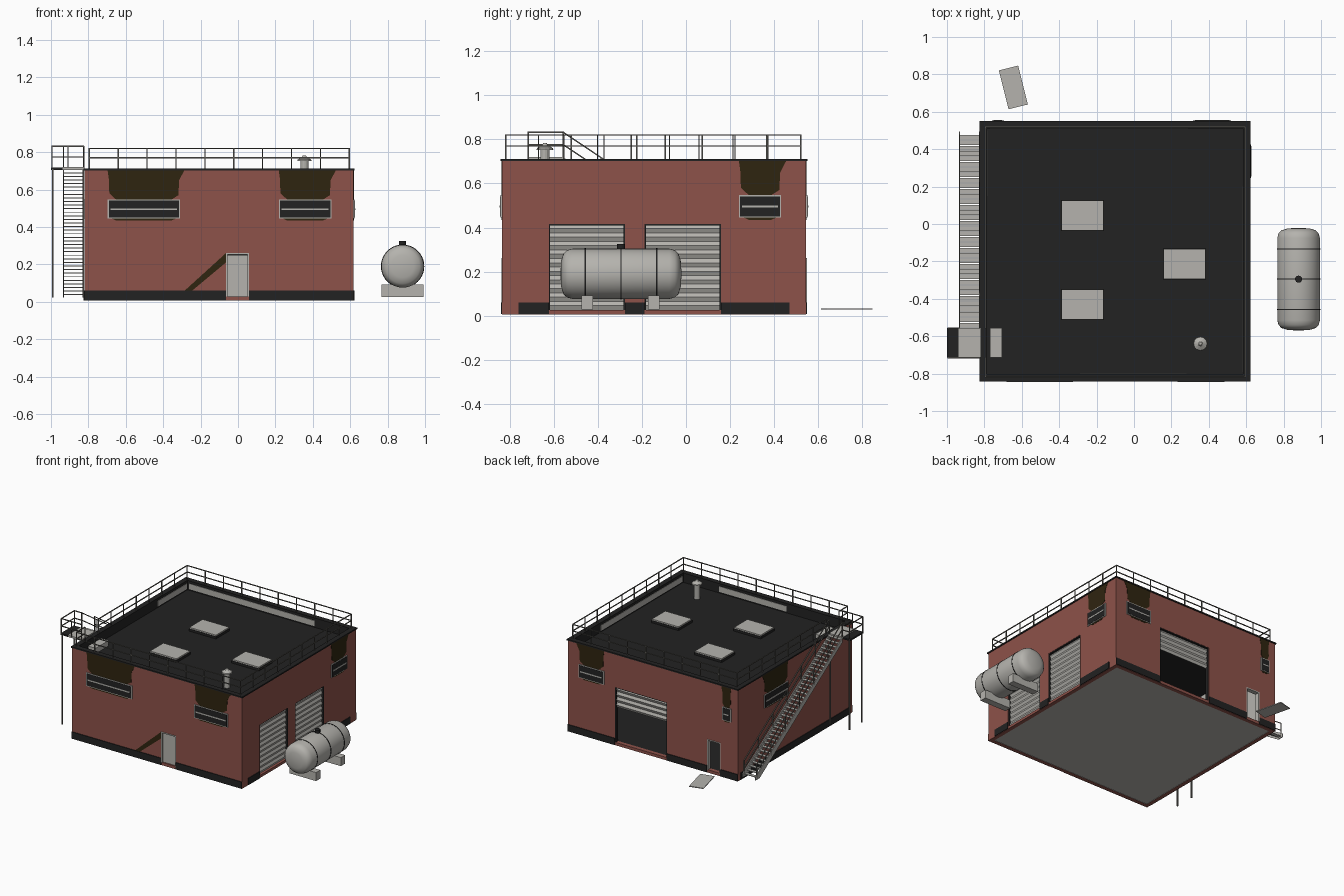
import bpy, bmesh, math
from mathutils import Vector, Matrix

if bpy.data.objects.get("Cube"):
    bpy.data.objects.remove(bpy.data.objects["Cube"])


def material(name, rgb):
    m = bpy.data.materials.new(name)
    m.use_nodes = True
    m.diffuse_color = (*rgb, 1)
    m.node_tree.nodes["Principled BSDF"].inputs["Base Color"].default_value = (*rgb, 1)
    return m


BRICK = material("brick red", (0.27, 0.085, 0.068))
BLACK = material("tar black", (0.016, 0.016, 0.016))
GREY = material("light grey", (0.46, 0.45, 0.42))
STAIN = material("brown stain", (0.028, 0.018, 0.005))
STEEL = material("dark steel", (0.13, 0.125, 0.11))

X0, X1, Y0, Y1 = -0.82, 0.618, -0.835, 0.545
BOTTOM, DECK, TOP, THICK = 0.006, 0.64, 0.702, 0.03


def finish(name, bm, *mats):
    bmesh.ops.recalc_face_normals(bm, faces=bm.faces)
    me = bpy.data.meshes.new(name)
    bm.to_mesh(me)
    bm.free()
    ob = bpy.data.objects.new(name, me)
    bpy.context.collection.objects.link(ob)
    for m in mats:
        me.materials.append(m)
    return ob


def add_box(bm, a, b):
    a, b = Vector(a), Vector(b)
    size = [abs(v) for v in b - a]
    bmesh.ops.create_cube(bm, size=1, matrix=Matrix.Translation((a + b) / 2) @ Matrix.Diagonal((*size, 1)))


def boxes(name, mat, pairs):
    bm = bmesh.new()
    for a, b in pairs:
        add_box(bm, a, b)
    return finish(name, bm, mat)


def beams(name, mat, segments, width=0.006):
    bm = bmesh.new()
    for a, b in segments:
        a, b = Vector(a), Vector(b)
        rot = (b - a).to_track_quat('Z', 'Y').to_matrix().to_4x4()
        scale = Matrix.Diagonal((width, width, (b - a).length, 1))
        bmesh.ops.create_cube(bm, size=1, matrix=Matrix.Translation((a + b) / 2) @ rot @ scale)
    return finish(name, bm, mat)


def on_wall(side, u, z, d):
    # u runs along the wall, d is the distance outward from its face
    return {"front": (u, Y0 - d, z), "back": (u, Y1 + d, z),
            "left": (X0 - d, u, z), "right": (X1 + d, u, z)}[side]


def wall_boxes(name, mat, side, items):
    return boxes(name, mat, [(on_wall(side, u0, z0, d0), on_wall(side, u1, z1, d1))
                             for u0, u1, z0, z1, d0, d1 in items])


def plate(name, mat, side, outline, d0, d1):
    bm = bmesh.new()
    face = bm.faces.new([bm.verts.new(on_wall(side, u, z, d0)) for u, z in outline])
    new = bmesh.ops.extrude_face_region(bm, geom=[face])["geom"]
    shift = Vector(on_wall(side, 0, 0, d1)) - Vector(on_wall(side, 0, 0, d0))
    bmesh.ops.translate(bm, vec=shift, verts=[v for v in new if isinstance(v, bmesh.types.BMVert)])
    return finish(name, bm, mat)


def lathe(name, mat, profile, place, sides=32, smooth=True):
    bm = bmesh.new()
    vs = [bm.verts.new((r, 0, h)) for r, h in profile]
    edges = [bm.edges.new(p) for p in zip(vs, vs[1:])]
    bmesh.ops.spin(bm, geom=vs + edges, cent=(0, 0, 0), axis=(0, 0, 1), angle=math.tau, steps=sides)
    bmesh.ops.remove_doubles(bm, verts=bm.verts, dist=0.0001)
    ob = finish(name, bm, mat)
    ob.matrix_world = place
    if smooth:
        bpy.ops.object.select_all(action='DESELECT')
        ob.select_set(True)
        bpy.context.view_layer.objects.active = ob
        bpy.ops.object.shade_smooth_by_angle(angle=math.radians(40))
    return ob


# Walls split around their openings, light on the inside
def wall(side, u0, u1, openings):
    items, u = [], u0
    for a, b, z0, z1 in openings:
        items += [(u, a, BOTTOM, TOP, -THICK, 0), (a, b, BOTTOM, z0, -THICK, 0), (a, b, z1, TOP, -THICK, 0)]
        u = b
    items.append((u, u1, BOTTOM, TOP, -THICK, 0))
    ob = wall_boxes(side + "_wall", BRICK, side, items)
    ob.data.materials.append(GREY)
    centre = Vector(((X0 + X1) / 2, (Y0 + Y1) / 2, 0))
    out = Vector(on_wall(side, 0, 0, 1)) - Vector(on_wall(side, 0, 0, 0))
    for f in ob.data.polygons:
        if f.normal.dot(out) < -0.9:
            f.material_index = 1
    # Plinth band, interrupted at the openings
    gap = 0.045 if side == "right" else 0
    cuts = [u0 + gap] + [v for a, b, _, _ in openings for v in (a, b)] + [u1 - gap]
    wall_boxes(side + "_plinth", BLACK, side,
               [(a, b, BOTTOM + 0.002, 0.06, 0, 0.005) for a, b in zip(cuts[::2], cuts[1::2])])


FRONT_DOOR = (-0.065, 0.06, 0.028, 0.262)
BACK_DOOR = (-0.675, -0.56, 0.028, 0.262)
BACK_GATE = (-0.22, 0.22, 0.028, 0.45)
SIDE_GATES = [(-0.622, -0.277, 0.026, 0.415), (-0.188, 0.159, 0.026, 0.415)]
wall("front", X0, X1, [FRONT_DOOR])
wall("back", X0, X1, [BACK_DOOR, BACK_GATE])
wall("left", Y0 + THICK, Y1 - THICK, [])
wall("right", Y0 + THICK, Y1 - THICK, SIDE_GATES)

# Floor and roof
lo, hi = (X0 + 0.02, Y0 + 0.02), (X1 - 0.02, Y1 - 0.02)
boxes("floor_slab", GREY, [((*lo, BOTTOM + 0.002), (*hi, 0.02))])
boxes("floor_surface", BLACK, [((*lo, 0.02), (*hi, 0.026))])
boxes("roof_deck", BLACK, [((*lo, DECK - 0.03), (*hi, DECK))])
for side, a, b in (("front", X0, X1), ("back", X0, X1), ("left", Y0, Y1), ("right", Y0, Y1)):
    wall_boxes(side + "_coping", BLACK, side, [(a - 0.006, b + 0.006, TOP, 0.712, -0.034, 0.006)])
    wall_boxes(side + "_parapet_lining", BLACK, side, [(a + THICK, b - THICK, DECK, TOP, -0.034, -THICK)])
for side, a, b in (("front", -0.29, 0.28), ("back", -0.77, 0.29), ("left", 0.15, 0.5), ("right", -0.79, 0.2)):
    wall_boxes(side + "_parapet_panel", GREY, side, [(a, b, 0.65, 0.692, -0.037, -0.034)])

# Skylights and vent
for i, (x, y) in enumerate(((-0.275, 0.045), (-0.275, -0.43), (0.27, -0.215))):
    boxes(f"skylight_curb_{i}", BLACK, [((x - 0.115, y - 0.083, DECK), (x + 0.115, y + 0.083, 0.658))])
    boxes(f"skylight_{i}", GREY, [((x - 0.112, y - 0.08, 0.658), (x + 0.112, y + 0.08, 0.668))])
lathe("roof_vent", GREY, [(0.021, 0), (0.021, 0.112), (0.038, 0.112), (0.036, 0.12), (0.014, 0.133),
                          (0.008, 0.143), (0, 0.143)], Matrix.Translation((0.355, -0.64, DECK)), 12, False)


# Windows with the stain that runs down onto them
def window(side, a, b, z0=0.445, z1=0.547):
    name = f"{side}_window_{round(a * 100)}"
    wall_boxes(name + "_frame", GREY, side, [(a, b, z0, z1, 0, 0.006)])
    wall_boxes(name + "_glass", BLACK, side, [(a + 0.006, b - 0.006, z0 + 0.005, z1 - 0.006, 0, 0.008)])
    wall_boxes(name + "_bar", GREY, side, [(a + 0.015, b - 0.015, 0.49, 0.5, 0, 0.01)])
    w = min(0.045, (b - a) / 4)
    plate(name + "_stain", STAIN, side,
          [(a, TOP), (a + 0.006, 0.66), (a + 0.2 * w, 0.58), (a + w, z1), (b - w, z1),
           (b - 0.2 * w, 0.57), (b - 0.1 * w, 0.65), (b + 0.3 * w, 0.685), (b + 0.5 * w, TOP)], 0, 0.002)
    plate(name + "_drip", STAIN, side, [(a + w, z0 - 0.01), (b - w, z0 - 0.01), (b - w / 2, z0), (a + w / 2, z0)], 0, 0.002)


window("front", -0.697, -0.31)
window("front", 0.218, 0.5)
window("right", 0.24, 0.432)
window("back", 0.31, 0.525)
window("back", -0.765, -0.69)
window("left", -0.06, 0.23)
plate("door_stain", STAIN, "front", [(-0.285, 0.06), (-0.245, 0.06), (-0.065, 0.21), (-0.065, 0.26)], 0, 0.002)


# Doors and roller shutters
def frame(name, mat, side, opening, w, d0, d1):
    a, b, z0, z1 = opening
    wall_boxes(name, mat, side, [(a, a + w, z0, z1, d0, d1), (b - w, b, z0, z1, d0, d1), (a + w, b - w, z1 - w, z1, d0, d1)])


def shutter(name, side, opening, bottom, pitch=0.02):
    a, b, _, z1 = opening
    count = 2 * round((z1 - bottom) / (2 * pitch))
    bm = bmesh.new()
    rows = []
    for i in range(count + 1):
        z = bottom + (z1 - bottom) * i / count
        rows.append([bm.verts.new(on_wall(side, u, z, -0.02 + 0.009 * (i % 2))) for u in (a, b)])
    for p, q in zip(rows, rows[1:]):
        bm.faces.new((p[0], p[1], q[1], q[0]))
    ob = finish(name, bm, GREY)
    ob.modifiers.new("thickness", 'SOLIDIFY').thickness = 0.004


for i, gate in enumerate(SIDE_GATES):
    shutter(f"side_shutter_{i}", "right", gate, gate[2])
    frame(f"side_gate_frame_{i}", BLACK, "right", gate, 0.006, -0.025, -0.002)
shutter("back_shutter", "back", BACK_GATE, 0.29)
frame("back_gate_frame", BLACK, "back", BACK_GATE, 0.006, -0.03, -0.002)
frame("front_door_frame", GREY, "front", FRONT_DOOR, 0.008, -0.03, 0.003)
frame("back_door_frame", GREY, "back", BACK_DOOR, 0.008, -0.03, 0.003)
a, b, z0, z1 = FRONT_DOOR
wall_boxes("front_door", GREY, "front", [(a + 0.008, b - 0.008, z0, z1 - 0.014, -0.02, -0.01)])
wall_boxes("front_door_gap", BLACK, "front", [(a + 0.008, b - 0.008, z1 - 0.014, z1 - 0.008, -0.02, -0.01)])
fallen = boxes("fallen_door", GREY, [((-0.053, -0.107, -0.003), (0.053, 0.107, 0.003))])
fallen.location = (-0.645, 0.73, 0.03)
fallen.rotation_euler.z = math.radians(14)


# Roof railing
def railing(name, p, q, n, base=0.71, levels=(0.77, 0.82)):
    p, q = Vector(p), Vector(q)
    at = lambda t, z: (*(p + (q - p) * t), z)
    segs = [(at(i / n, base), at(i / n, levels[-1])) for i in range(n + 1)]
    beams(name, STEEL, segs + [(at(0, z), at(1, z)) for z in levels])


rx0, rx1, ry0, ry1 = -0.795, 0.595, -0.818, 0.52
railing("front_railing", (rx0, ry0), (rx1, ry0), 9)
railing("back_railing", (rx0, ry1), (rx1, ry1), 9)
railing("right_railing", (rx1, ry0), (rx1, ry1), 9)
railing("left_railing", (rx0, -0.555), (rx0, ry1), 7)
railing("left_railing_short", (rx0, ry0), (rx0, -0.715), 1)

# Landing
L0, L1, LX = -0.715, -0.557, -0.995
boxes("landing_plate", GREY, [((-0.938, L0, 0.706), (-0.82, L1, 0.72))])
boxes("landing_edge", BLACK, [((-1.0, L0, 0.706), (-0.938, L1, 0.718))])
boxes("roof_step", GREY, [((-0.77, L0, DECK), (-0.705, L1, 0.682))])
beams("landing_posts", STEEL, [((x, y, 0.024), (x, y, 0.71)) for x, y in
                               ((LX + 0.005, L0 + 0.004), (LX + 0.005, L1 - 0.004), (-0.828, L1 - 0.004))], 0.009)
for name, p, q in (("outer", (LX, L0), (LX, L1)), ("front", (LX, L0), (-0.823, L0)), ("back", (LX, L1), (-0.933, L1))):
    railing(f"landing_{name}_railing", p, q, 2 if name == "front" else 1, 0.715, (0.775, 0.832))

# Outside stair
steps, foot, rise, run = 36, 0.475, 0.69, L1 - 0.475
boxes("stair_treads", GREY, [((-0.93, foot + run * i / steps, 0.026 + rise * (i + 0.5) / steps),
                              (-0.828, foot + run * (i + 0.85) / steps, 0.031 + rise * (i + 0.5) / steps))
                             for i in range(steps)])
for name, d in (("inner", 0.003), ("outer", 0.109)):
    plate(f"{name}_stringer", GREY, "left", [(foot + 0.02, 0.024), (foot - 0.03, 0.024), (L1, 0.68), (L1, 0.718),
                                             (foot + 0.02, 0.05)], d, d + 0.006)
    x = X0 - d - 0.003
    slope = lambda t, h: (x, foot + run * t, 0.026 + rise * t + h)
    beams(f"{name}_handrail", STEEL, [(slope(0, h), slope(1, h)) for h in (0.06, 0.116)]
          + [(slope(i / 6, 0), slope(i / 6, 0.116)) for i in range(7)])

# Tank lying along y, with bands, cap and saddles
R, HALF = 0.114, 0.275
end = [(0, 0), (0.06, 0.004), (0.092, 0.014), (0.107, 0.03), (R, 0.055)]
axis = Matrix.Translation((0.88, -0.295, 0.19)) @ Matrix.Rotation(math.pi / 2, 4, 'X')
lathe("tank", GREY, [(r, h - HALF) for r, h in end] + [(r, HALF - h) for r, h in reversed(end)], axis, 40)
for i, h in enumerate((-0.162, 0, 0.162)):
    lathe(f"tank_band_{i}", BLACK, [(R - 0.002, h - 0.003), (R + 0.002, h - 0.003), (R + 0.002, h + 0.003),
                                    (R - 0.002, h + 0.003)], axis, 40)
lathe("tank_cap", BLACK, [(0.019, 0), (0.019, 0.03), (0, 0.03)], Matrix.Translation((0.88, -0.295, 0.296)), 16)
boxes("tank_saddles", GREY, [((0.768, y - 0.026, 0.027), (0.992, y + 0.026, 0.092)) for y in (-0.447, -0.147)])
